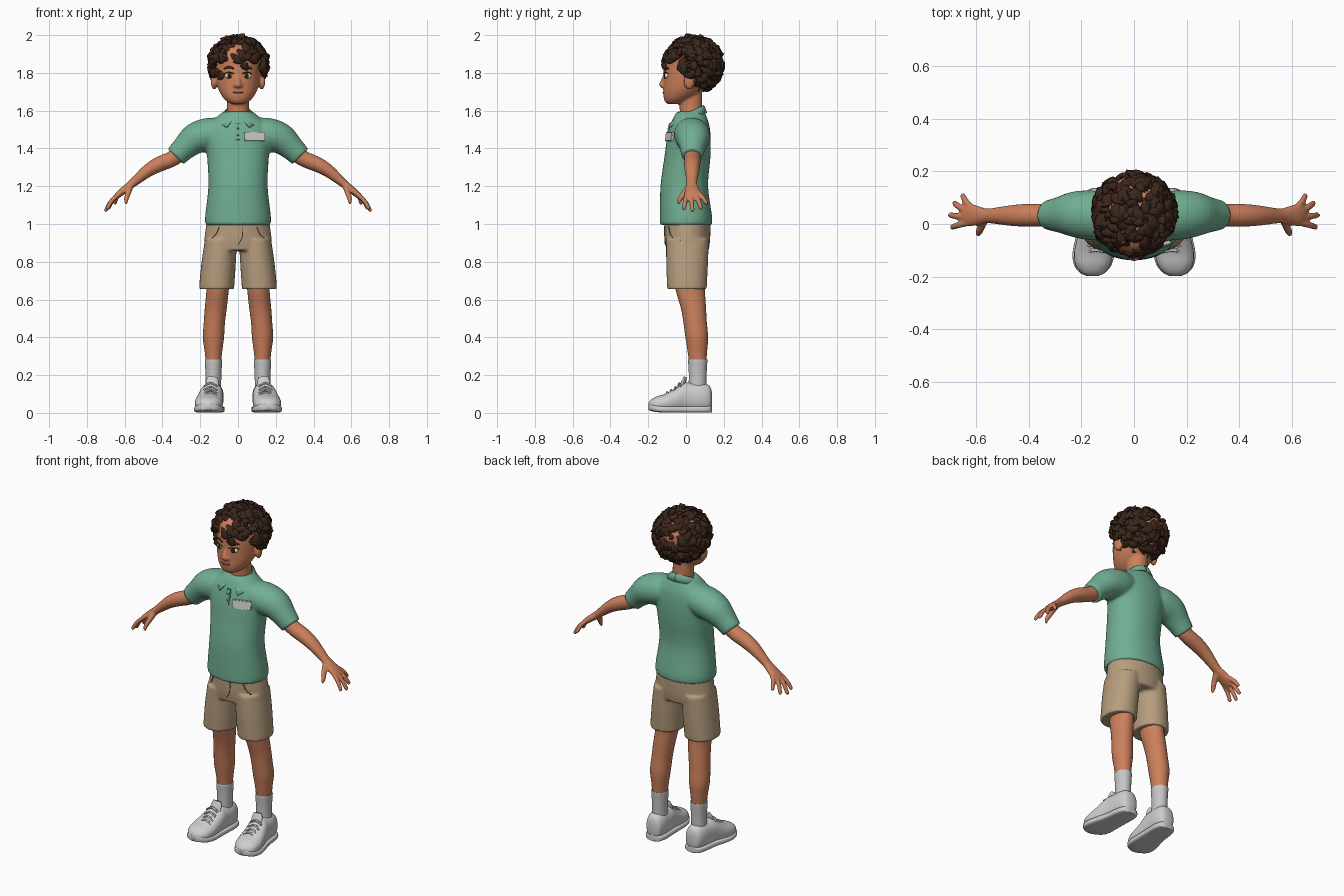
import bpy, bmesh, math, random
from mathutils import Vector, Matrix

if "Cube" in bpy.data.objects:
    bpy.data.objects.remove(bpy.data.objects["Cube"])

random.seed(4)
X, Y, Z = Vector((1, 0, 0)), Vector((0, 1, 0)), Vector((0, 0, 1))


def mat(name, r, g, b):
    m = bpy.data.materials.new(name)
    m.diffuse_color = (r, g, b, 1)
    m.use_nodes = True
    m.node_tree.nodes["Principled BSDF"].inputs["Base Color"].default_value = m.diffuse_color
    return m


GREEN = mat("shirt green", .165, .43, .29)
SKIN = mat("skin", .60, .215, .105)
TAN = mat("shorts tan", .47, .34, .21)
SEAM = mat("seam brown", .20, .13, .075)
HAIR = mat("hair brown", .045, .02, .012)
WHITE = mat("shoe grey", .62, .62, .62)
SOCK = mat("sock grey", .56, .56, .56)
LIP = mat("lip", .30, .08, .045)
EYE = mat("eye white", .75, .72, .68)
IRIS = mat("iris brown", .03, .014, .008)


def spline(r, k):
    """Catmull-Rom through tuples of any length."""
    out = []
    for i in range(len(r) - 1):
        a, b, c, d = r[max(i - 1, 0)], r[i], r[i + 1], r[min(i + 2, len(r) - 1)]
        for j in range(k):
            t = j / k
            out.append(tuple(.5 * (2*q + (s-p)*t + (2*p-5*q+4*s-u)*t*t + (3*q-p-3*s+u)*t**3)
                             for p, q, s, u in zip(a, b, c, d)))
    return out + [tuple(r[-1])]


def loft(bm, rings, n=28, k=4, side=X, plane=None, p=2.0):
    """Skin (x, y, z, radius_a, radius_b) rings, capped at both ends."""
    pts = spline(rings, k)
    loops = []
    for i, q in enumerate(pts):
        c = Vector(q[:3])
        t = plane or (Vector(pts[min(i+1, len(pts)-1)][:3]) - Vector(pts[max(i-1, 0)][:3])).normalized()
        a = (side - t * side.dot(t)).normalized()
        b = t.cross(a)
        loop = []
        for j in range(n):
            u = 2 * math.pi * j / n
            cu, su = math.cos(u), math.sin(u)
            loop.append(bm.verts.new(c + a * q[3] * math.copysign(abs(cu) ** (2/p), cu)
                                     + b * q[4] * math.copysign(abs(su) ** (2/p), su)))
        loops.append(loop)
    for l, m in zip(loops, loops[1:]):
        for j in range(n):
            bm.faces.new((l[j], l[(j+1) % n], m[(j+1) % n], m[j]))
    bm.faces.new(loops[0][::-1])
    bm.faces.new(loops[-1])


def flip(rings, s):
    return [(r[0] * s,) + tuple(r[1:]) for r in rings]


def ball(bm, c, r, rot=None):
    m = Matrix.Translation(c) @ (rot or Matrix()) @ Matrix.Diagonal((*r, 1))
    bmesh.ops.create_uvsphere(bm, u_segments=20, v_segments=12, radius=1, matrix=m)


def finish(name, bm, material, voxel=0, smooth=4, angle=50):
    bmesh.ops.recalc_face_normals(bm, faces=bm.faces[:])
    me = bpy.data.meshes.new(name)
    bm.to_mesh(me)
    bm.free()
    ob = bpy.data.objects.new(name, me)
    bpy.context.collection.objects.link(ob)
    me.materials.append(material)
    bpy.ops.object.select_all(action='DESELECT')
    ob.select_set(True)
    bpy.context.view_layer.objects.active = ob
    bpy.ops.object.shade_smooth_by_angle(angle=math.radians(angle))
    if voxel:  # fuse overlapping volumes into one skin
        r = ob.modifiers.new("fuse", 'REMESH')
        r.mode, r.voxel_size, r.use_smooth_shade = 'VOXEL', voxel, True
        s = ob.modifiers.new("soften", 'SMOOTH')
        s.factor, s.iterations = .5, smooth
    return ob


def front_y(rings, x, z):
    q = min(spline(rings, 12), key=lambda r: abs(r[2] - z))
    return q[1] - q[4] * math.sqrt(max(0, 1 - (x / q[3]) ** 2))


# head with neck, nose and ears
HEAD = [(0, -.062, 1.635, .03, .035), (0, -.052, 1.65, .06, .06), (0, -.03, 1.68, .087, .09),
        (0, -.01, 1.72, .106, .11), (0, .015, 1.77, .118, .135), (0, .03, 1.83, .125, .148),
        (0, .035, 1.89, .125, .148), (0, .035, 1.94, .1, .12), (0, .035, 1.97, .05, .06)]
bm = bmesh.new()
loft(bm, HEAD, side=X, plane=Z, n=36)
loft(bm, [(0, .03, 1.5, .066, .066), (0, .027, 1.6, .058, .06), (0, .02, 1.7, .058, .065)], plane=Z)
loft(bm, [(0, -.108, 1.79, .01, .012), (0, -.124, 1.755, .013, .012), (0, -.128, 1.733, .02, .014),
          (0, -.118, 1.72, .012, .01)], plane=Z, n=16)
for s in (1, -1):
    ball(bm, (.126*s, .018, 1.755), (.017, .03, .043), Matrix.Rotation(.25*s, 4, 'Z'))
    ball(bm, (.017*s, -.12, 1.732), (.009, .011, .008))
finish("head", bm, SKIN, .006, 3)

# eyes, brows, mouth
for s, w in ((1, "left"), (-1, "right")):
    x = .048 * s
    fy = front_y(HEAD, .048, 1.785)
    turn = Matrix.Rotation(.3 * s, 4, 'Z')
    bm = bmesh.new(); ball(bm, (x, fy + .004, 1.785), (.022, .010, .015), turn)
    finish(w + "_eye", bm, EYE)
    bm = bmesh.new(); ball(bm, (x - .002*s, fy - .003, 1.785), (.0125, .006, .0145), turn)
    finish(w + "_iris", bm, IRIS)
    for part, z, arc, r in (("brow", 1.822, .008, .0055), ("lash", 1.796, .007, .003)):
        bm = bmesh.new()
        loft(bm, [(x + d*.026*s, front_y(HEAD, x + d*.026*s, z) - .003, z + arc*(1-d*d), r*.7, r*(1.1-.4*abs(d)))
                  for d in (-1, -.5, 0, .5, 1)], n=8, side=Y)
        finish(w + "_" + part, bm, HAIR)
bm = bmesh.new()
loft(bm, [(d*.027, front_y(HEAD, d*.027, 1.695) - .001, 1.694 + .005*d*d, .003, .0035) for d in (-1, -.5, 0, .5, 1)],
     n=8, side=Y)
finish("mouth", bm, LIP)

# curly hair: scalp cap plus many curved tufts
C, R = Vector((0, .038, 1.845)), Vector((.138, .14, .132))


def hairy(p):
    low = 1.86 if p.y < -.035 else 1.80 if p.y < .025 else 1.715
    return p.z > low


bm = bmesh.new()
ball(bm, C, R * .98)
gone = [f for f in bm.faces if not hairy(f.calc_center_median())]
bmesh.ops.delete(bm, geom=gone, context='FACES')
finish("hair_cap", bm, HAIR)
bm = bmesh.new()
N = 235
for i in range(N):
    h = 1 - 2 * (i + .5) / N
    a = i * 2.39996
    d = Vector((math.cos(a) * math.sqrt(1-h*h), math.sin(a) * math.sqrt(1-h*h), h))
    if not hairy(C + d * R):
        continue
    down = -Z + d * d.z + Vector((random.uniform(-.8, .8), random.uniform(-.8, .8), random.uniform(-.3, .5)))
    t = (down - d * down.dot(d)).normalized()
    bend = random.choice((-1, 1)) * random.uniform(.7, 1.4)
    size = random.uniform(.85, 1.2)
    rings, q = [], d - t * .24
    for j, (w, lift) in enumerate(((.1, .92), (.75, 1.03), (1, 1.085), (.75, 1.07), (.12, 1.04))):
        p = C + q.normalized() * R * lift
        rings.append((*p, .025 * w * size, .016 * w * size))
        t = Matrix.Rotation(bend * .45, 3, d) @ t
        q = q + t * .17 * size
    loft(bm, rings, n=8, k=2, side=d.cross(t).normalized())
finish("hair_curls", bm, HAIR, angle=80)

# shirt body with sleeves
TORSO = [(0, 0, .995, .172, .137), (0, 0, 1.04, .174, .138), (0, -.009, 1.2, .157, .126),
         (0, .007, 1.35, .163, .122), (0, .015, 1.45, .175, .116), (0, .02, 1.52, .165, .104),
         (0, .022, 1.565, .115, .088), (0, .025, 1.595, .078, .072)]
SLEEVE = [(.08, .025, 1.485, .085, .075), (.15, .032, 1.475, .095, .088), (.225, .037, 1.452, .088, .083),
          (.285, .035, 1.402, .068, .066), (.33, .034, 1.357, .056, .058)]
bm = bmesh.new()
loft(bm, TORSO, plane=Z, n=40, p=2.15)
for s in (1, -1):
    loft(bm, flip(SLEEVE, s), side=Y)
finish("shirt", bm, GREEN, .008, 5)

# folded collar, open at the front
for s, w in ((1, "left"), (-1, "right")):
    bm = bmesh.new()
    rows = []
    for i in range(17):
        u = i / 16
        t = u * math.radians(166)
        sn, cs = math.sin(t), math.cos(t)
        top = Vector((.07*sn, .015 + .078*cs, 1.592 + .038*cs))
        low = Vector((.1*sn + .035*u**4, .010 + .102*cs - .006*u, 1.553 + .035*cs - .004*u**3))
        rows.append([bm.verts.new(Vector((v.x*s, v.y, v.z)))
                     for v in (top - Z*.03, top, (top+low)/2 + Z*.007, low)])
    for a, b in zip(rows, rows[1:]):
        for j in range(3):
            bm.faces.new((a[j], a[j+1], b[j+1], b[j]))
    ob = finish(w + "_collar", bm, GREEN)
    ob.modifiers.new("cloth", 'SOLIDIFY').thickness = .008


def plate(name, c, size, material, rx=0, rz=0, bevel=.004):
    bm = bmesh.new()
    bmesh.ops.create_cube(bm, size=1, matrix=Matrix.Translation(c) @ Matrix.Rotation(rz, 4, 'Z')
                          @ Matrix.Rotation(rx, 4, 'X') @ Matrix.Diagonal((*size, 1)))
    bmesh.ops.bevel(bm, geom=bm.edges[:], offset=bevel, segments=2, affect='EDGES')
    finish(name, bm, material, angle=30)


# placket, buttons, badge
plate("placket", (0, front_y(TORSO, 0, 1.49), 1.49), (.026, .01, .09), GREEN, rx=-.18, bevel=.003)
for z in (1.47, 1.505):
    bm = bmesh.new(); ball(bm, (0, front_y(TORSO, 0, z) - .006, z), (.005, .003, .005))
    finish("button", bm, SEAM)
plate("badge", (.088, front_y(TORSO, .088, 1.462) - .004, 1.462), (.112, .014, .052), WHITE, rx=-.13, rz=.3)

# arms and hands
ARM = [(.27, .034, 1.41, .045, .045), (.34, .034, 1.35, .043, .042), (.42, .033, 1.315, .043, .04),
       (.48, .032, 1.28, .038, .034), (.555, .031, 1.218, .028, .023), (.59, .032, 1.19, .035, .02),
       (.625, .034, 1.162, .043, .018), (.65, .036, 1.14, .036, .013)]
FINGERS = [((.635, .004, 1.155), (.693, -.012, 1.082)), ((.64, .026, 1.152), (.7, .034, 1.072)),
           ((.635, .049, 1.155), (.684, .08, 1.085)), ((.622, .066, 1.165), (.652, .108, 1.11))]
for s, w in ((1, "left"), (-1, "right")):
    bm = bmesh.new()
    loft(bm, flip(ARM, s), side=Y)
    for a, b in FINGERS:
        a, b = Vector(a), Vector(b)
        m = (a + b) / 2 + Vector((.005, 0, .004))
        loft(bm, flip([(*a, .013, .012), (*m, .0125, .012), (*b, .0105, .01), (*(b + (b-a)*.07), .004, .004)], s),
             n=12, side=Y)
    loft(bm, flip([(.57, .02, 1.195, .02, .015), (.582, -.012, 1.16, .017, .014), (.592, -.033, 1.13, .013, .012),
                   (.592, -.041, 1.105, .006, .006)], s), n=12, side=Y)
    finish(w + "_arm", bm, SKIN, .0055, 3)

# shorts
HIPS = [(0, .008, .86, .178, .112), (0, .008, .92, .178, .12), (0, .008, 1.02, .165, .122)]
SHORT_LEG = [(.113, .005, .655, .093, .105), (.112, .005, .68, .093, .106), (.102, .006, .8, .091, .111),
             (.09, .008, .92, .085, .113)]
bm = bmesh.new()
loft(bm, HIPS, plane=Z, n=40)
for s in (1, -1):
    loft(bm, flip(SHORT_LEG, s), plane=Z, p=2.1)
finish("shorts", bm, TAN, .008, 4)

# pocket and fly seams
for s, w in ((1, "left"), (-1, "right")):
    bm = bmesh.new()
    loft(bm, [(x*s, front_y(HIPS, x, z) - .001, z, .0025, .0025)
              for x, z in ((.1, .985), (.115, .95), (.14, .925), (.17, .915))], n=6, side=Y)
    finish(w + "_pocket_seam", bm, SEAM)
bm = bmesh.new()
loft(bm, [(x, front_y(HIPS, x, z) - .001, z, .0025, .0025) for x, z in ((.025, .99), (.022, .93), (0, .89))],
     n=6, side=Y)
finish("fly_seam", bm, SEAM)

# legs, socks, shoes
LEG = [(.105, .02, .72, .062, .08), (.108, .023, .65, .059, .077), (.118, .04, .55, .058, .066),
       (.125, .048, .48, .056, .062), (.13, .057, .40, .056, .06), (.13, .06, .33, .047, .052),
       (.13, .062, .25, .038, .044)]
SHOE = [(.13, .137, .075, .022, .035), (.131, .125, .077, .045, .066), (.133, .085, .081, .057, .078),
        (.137, .03, .081, .06, .078), (.141, -.01, .081, .063, .078), (.148, -.055, .066, .069, .063),
        (.154, -.11, .052, .074, .049), (.157, -.155, .046, .066, .041), (.158, -.185, .04, .044, .03),
        (.158, -.198, .037, .018, .015)]
for s, w in ((1, "left"), (-1, "right")):
    bm = bmesh.new()
    loft(bm, flip(LEG, s), plane=Z)
    finish(w + "_leg", bm, SKIN)
    bm = bmesh.new()
    loft(bm, flip([(.13, .062, .282, .044, .049), (.13, .062, .275, .046, .051), (.13, .062, .2, .042, .047),
                   (.132, .06, .1, .042, .048)], s), plane=Z)
    finish(w + "_sock", bm, SOCK)
    bm = bmesh.new()
    loft(bm, flip(SHOE, s), side=X, plane=Y, p=2.3)
    loft(bm, flip([(.138, -.03, .12, .034, .014), (.136, -.012, .165, .034, .012),
                   (.135, -.004, .19, .024, .008)], s), n=16)
    finish(w + "_shoe", bm, WHITE)
    bm = bmesh.new()  # sole follows the shoe outline
    sole = [(x, y, .019 + .014 * max(0, (-y - .14) / .06), a * 1.04 + .003, .018) for x, y, z, a, b in SHOE]
    loft(bm, flip(sole, s), side=X, plane=Y, p=4)
    finish(w + "_sole", bm, WHITE)
    for y, z in ((-.035, .158), (-.055, .138), (-.078, .122), (-.1, .110)):
        for k in (1, -1):  # crossed laces
            bm = bmesh.new()
            x = .146 * s
            loft(bm, [(x - .036, y + .007*k, z - .017, .004, .004), (x, y, z, .005, .005),
                      (x + .036, y - .007*k, z - .017, .004, .004)], n=8, side=Y)
            finish(w + "_lace", bm, SOCK)
